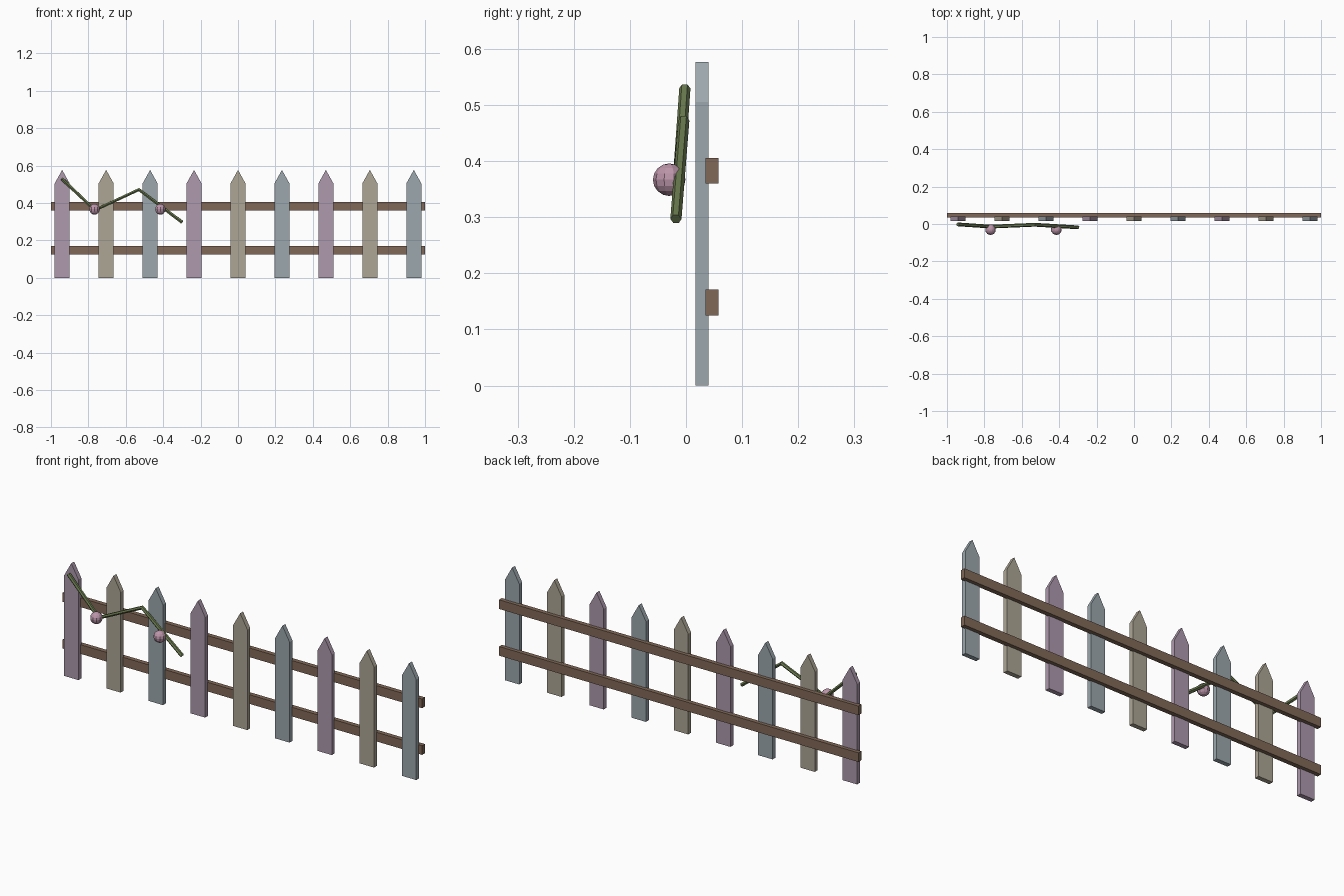
import bpy, bmesh
from mathutils import Matrix

if "Cube" in bpy.data.objects:
    bpy.data.objects.remove(bpy.data.objects["Cube"])


def material(name, rgb):
    m = bpy.data.materials.new(name)
    m.diffuse_color = (*rgb, 1)
    m.use_nodes = True
    m.node_tree.nodes["Principled BSDF"].inputs["Base Color"].default_value = m.diffuse_color
    return m


def add_mesh(name, bm, mat, location=(0, 0, 0)):
    bmesh.ops.recalc_face_normals(bm, faces=bm.faces)
    me = bpy.data.meshes.new(name)
    bm.to_mesh(me)
    bm.free()
    me.materials.append(mat)
    ob = bpy.data.objects.new(name, me)
    ob.location = location
    bpy.context.collection.objects.link(ob)
    return ob


def extruded_profile(points, depth):
    # profile in XZ, extruded along +y
    bm = bmesh.new()
    face = bm.faces.new([bm.verts.new((x, 0, z)) for x, z in points])
    ext = bmesh.ops.extrude_face_region(bm, geom=[face], use_keep_orig=True)
    moved = [g for g in ext["geom"] if isinstance(g, bmesh.types.BMVert)]
    bmesh.ops.translate(bm, verts=moved, vec=(0, depth, 0))
    return bm


paints = [material("mauve_paint", (0.42, 0.32, 0.42)),
          material("sand_paint", (0.42, 0.38, 0.30)),
          material("blue_grey_paint", (0.33, 0.39, 0.42))]
wood = material("rail_wood", (0.22, 0.14, 0.095))
green = material("vine_green", (0.14, 0.19, 0.075))
pink = material("flower_pink", (0.50, 0.30, 0.40))

# Pointed pickets in three repeating colours
picket = [(-0.04, 0), (0.04, 0), (0.04, 0.505), (0, 0.577), (-0.04, 0.505)]
for i in range(9):
    add_mesh(f"picket_{i + 1}", extruded_profile(picket, 0.023),
             paints[i % 3], (-0.94 + i * 0.235, 0.017, 0))

# Horizontal rails let into the back of the pickets
for name, z in (("lower_rail", 0.148), ("upper_rail", 0.383)):
    bm = bmesh.new()
    bmesh.ops.create_cube(bm, size=1, matrix=Matrix.Diagonal((2, 0.023, 0.046, 1)))
    add_mesh(name, bm, wood, (0, 0.0465, z))

# Zigzag vine
cu = bpy.data.curves.new("vine", "CURVE")
cu.dimensions = "3D"
cu.bevel_depth = 0.01
cu.bevel_resolution = 1
cu.use_fill_caps = True
path = [(-0.942, -0.002, 0.53), (-0.765, -0.014, 0.362),
        (-0.53, -0.004, 0.472), (-0.298, -0.018, 0.297)]
sp = cu.splines.new("POLY")
sp.points.add(len(path) - 1)
sp.use_smooth = False
for p, co in zip(sp.points, path):
    p.co = (*co, 1)
cu.materials.append(green)
vine = bpy.data.objects.new("vine", cu)
bpy.context.collection.objects.link(vine)
bpy.context.view_layer.objects.active = vine
vine.select_set(True)
bpy.ops.object.convert(target="MESH")

# Flower buds
for i, x in enumerate((-0.767, -0.415)):
    bm = bmesh.new()
    bmesh.ops.create_uvsphere(bm, u_segments=10, v_segments=8, radius=0.029)
    add_mesh(f"flower_bud_{i + 1}", bm, pink, (x, -0.030, 0.367))
